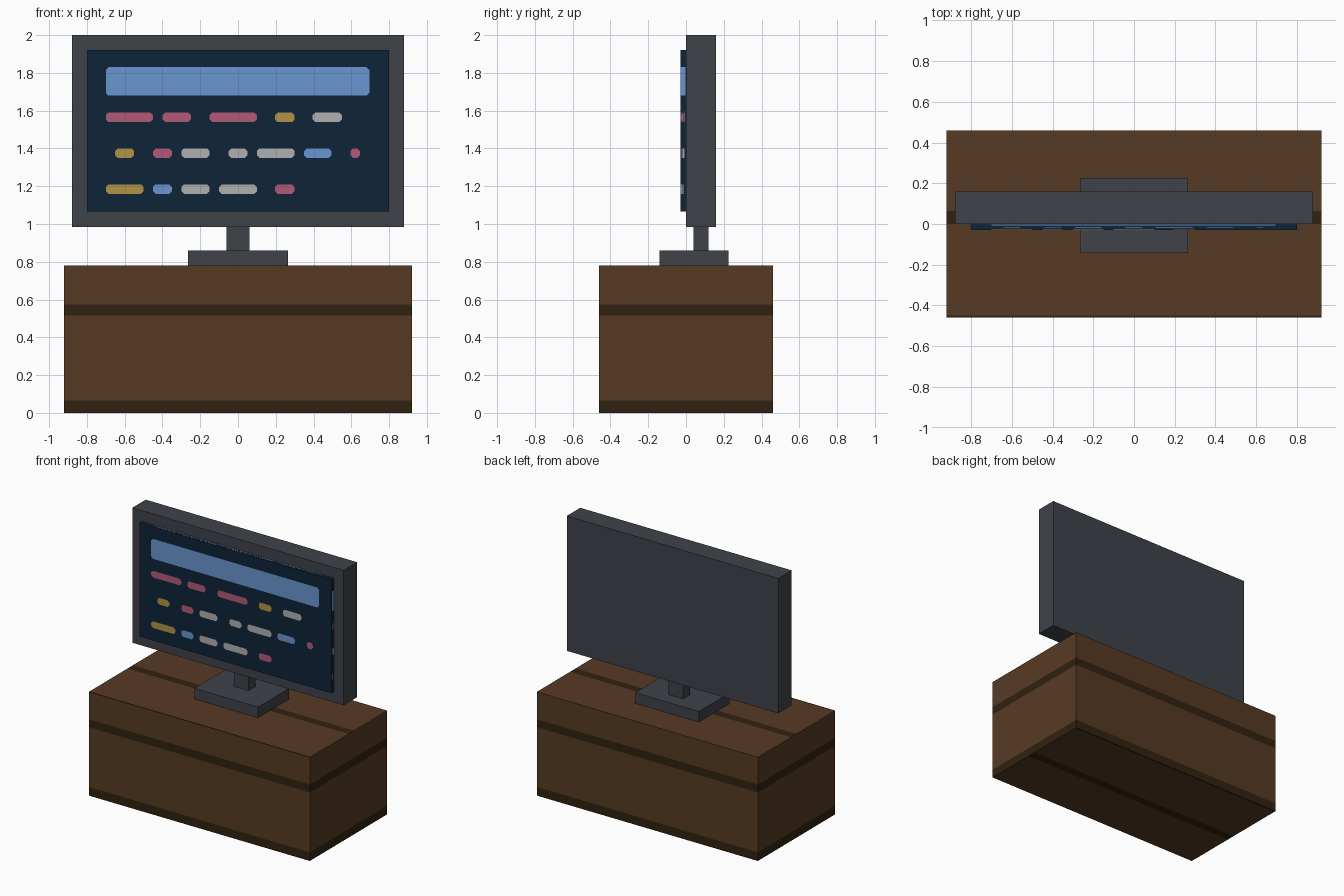
import bpy, bmesh
from mathutils import Vector

if "Cube" in bpy.data.objects:
    bpy.data.objects.remove(bpy.data.objects["Cube"])


def material(name, rgb):
    lin = [(c / 255 / 12.92) if c <= 10 else ((c / 255 + 0.055) / 1.055) ** 2.4 for c in rgb]
    m = bpy.data.materials.new(name)
    m.diffuse_color = (*lin, 1)
    m.use_nodes = True
    m.node_tree.nodes["Principled BSDF"].inputs["Base Color"].default_value = m.diffuse_color
    return m


WOOD = material("brown wood", (87, 58, 35))
GROOVE = material("dark wood", (48, 34, 16))
CASE = material("charcoal", (62, 66, 73))
SCREEN = material("navy screen", (14, 36, 56))
BLUE = material("sky blue", (105, 150, 208))
PINK = material("rose", (178, 90, 119))
GOLD = material("gold", (178, 148, 70))
GREY = material("light grey", (176, 176, 176))


def finish(name, bm, mats):
    me = bpy.data.meshes.new(name)
    bm.to_mesh(me)
    bm.free()
    for m in mats:
        me.materials.append(m)
    ob = bpy.data.objects.new(name, me)
    bpy.context.collection.objects.link(ob)
    return ob


def box_bm(lo, hi):
    bm = bmesh.new()
    bmesh.ops.create_cube(bm, size=1)
    for v in bm.verts:
        v.co = Vector([(a + b) / 2 + c * (b - a) for a, b, c in zip(lo, hi, v.co)])
    return bm


def box(name, lo, hi, mat):
    return finish(name, box_bm(lo, hi), [mat])


# Cabinet: cut along the stripe edges, then colour the strips by direction
bm = box_bm((-0.92, -0.46, 0), (0.92, 0.46, 0.78))
cuts = [((0, 0, z), (0, 0, 1)) for z in (0.065, 0.515, 0.575)]
cuts += [((0, y, 0), (0, 1, 0)) for y in (-0.45, -0.065, 0, 0.065, 0.45)]
for co, no in cuts:
    bmesh.ops.bisect_plane(bm, geom=bm.verts[:] + bm.edges[:] + bm.faces[:],
                           plane_co=co, plane_no=no)
bm.normal_update()
for f in bm.faces:
    c, n = f.calc_center_median(), f.normal
    if abs(n.z) < 0.5:
        dark = c.z < 0.065 or 0.515 < c.z < 0.575
    else:
        y = c.y if n.z > 0 else -c.y
        dark = 0 < y < 0.065 or y < -0.45
    f.material_index = int(dark)
finish("cabinet", bm, [WOOD, GROOVE])

# Display stand, housing and raised screen
box("stand_base", (-0.265, -0.14, 0.78), (0.265, 0.225, 0.86), CASE)
box("stand_neck", (-0.06, 0.04, 0.86), (0.06, 0.12, 0.985), CASE)
box("display_housing", (-0.88, 0, 0.985), (0.88, 0.16, 2.0), CASE)
box("screen_panel", (-0.8, -0.03, 1.065), (0.8, 0, 1.92), SCREEN)

# Screen bars: (left, right, colour index) in rows of (bottom, top)
B, P, G, W = range(4)
ROWS = [
    (1.68, 1.83, [(-0.70, 0.695, B)]),
    (1.54, 1.59, [(-0.70, -0.45, P), (-0.40, -0.25, P), (-0.15, 0.10, P),
                  (0.195, 0.30, G), (0.395, 0.55, W)]),
    (1.35, 1.40, [(-0.65, -0.55, G), (-0.45, -0.35, P), (-0.30, -0.15, W),
                  (-0.05, 0.05, W), (0.10, 0.30, W), (0.35, 0.495, B),
                  (0.595, 0.645, P)]),
    (1.16, 1.21, [(-0.70, -0.50, G), (-0.45, -0.35, B), (-0.30, -0.15, W),
                  (-0.10, 0.10, W), (0.195, 0.30, P)]),
]


def screen_bars(name, place, normal):
    """Flat bars with clipped corners, laid on one screen face by place(u, v)."""
    bm = bmesh.new()
    k = 0.014
    for z0, z1, bars in ROWS:
        for x0, x1, col in bars:
            pts = [(x0 + k, z0), (x1 - k, z0), (x1, z0 + k), (x1, z1 - k),
                   (x1 - k, z1), (x0 + k, z1), (x0, z1 - k), (x0, z0 + k)]
            f = bm.faces.new([bm.verts.new(place((x + 0.8) / 1.6, (z - 1.065) / 0.855))
                              for x, z in pts])
            f.material_index = col
            f.normal_update()
            if f.normal.dot(Vector(normal)) < 0:
                f.normal_flip()
    finish(name, bm, [BLUE, PINK, GOLD, GREY])


# The same bars on the front and, squeezed, on the thin screen edges
E = 0.0015
screen_bars("front_bars", lambda u, v: (-0.8 + 1.6 * u, -0.03 - E, 1.065 + 0.855 * v), (0, -1, 0))
screen_bars("right_edge_bars", lambda u, v: (0.8 + E, -0.03 + 0.03 * u, 1.065 + 0.855 * v), (1, 0, 0))
screen_bars("left_edge_bars", lambda u, v: (-0.8 - E, -0.03 * u, 1.065 + 0.855 * v), (-1, 0, 0))
screen_bars("top_edge_bars", lambda u, v: (-0.8 + 1.6 * u, -0.03 + 0.03 * v, 1.92 + E), (0, 0, 1))
screen_bars("bottom_edge_bars", lambda u, v: (-0.8 + 1.6 * u, -0.03 * v, 1.065 - E), (0, 0, -1))
